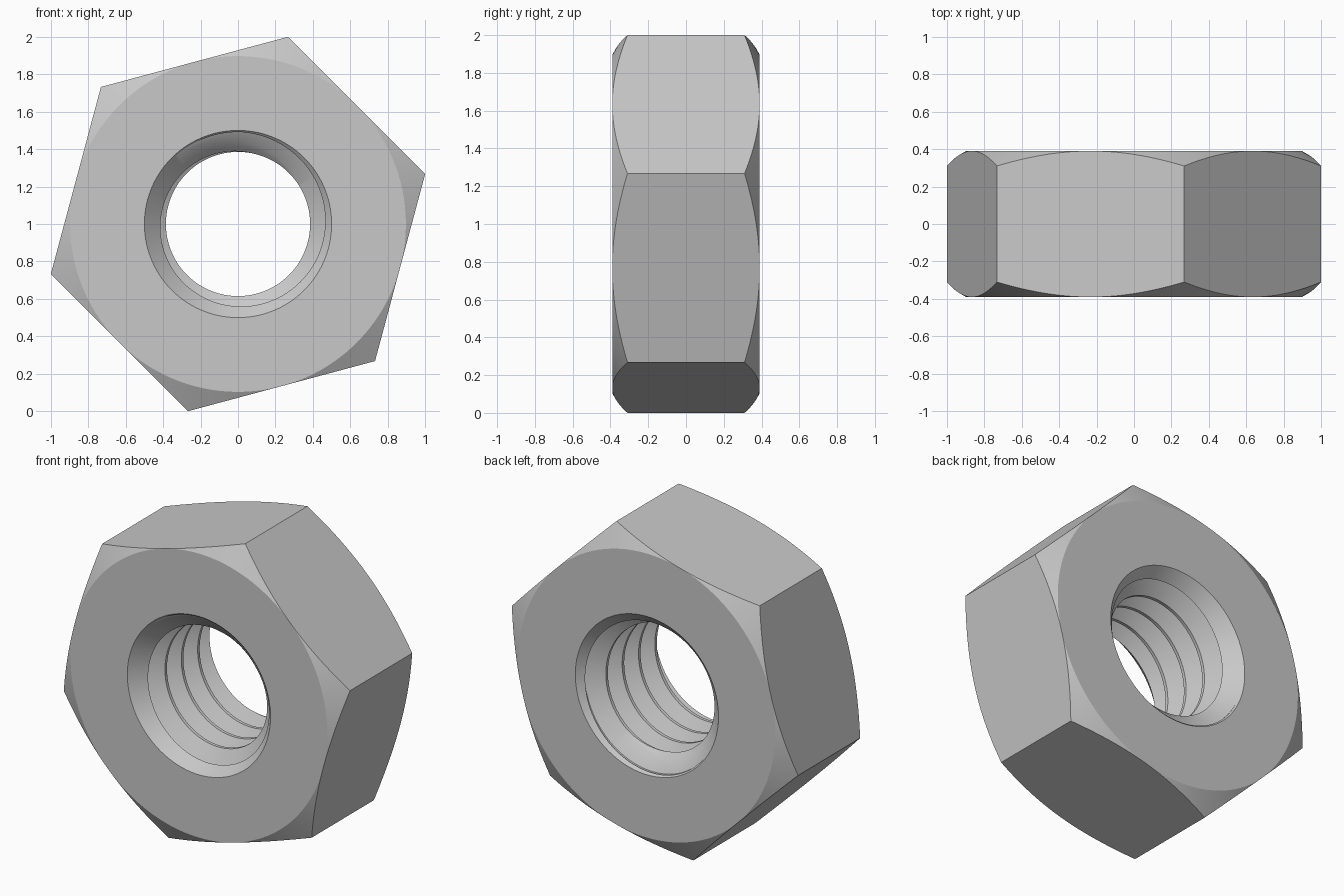
import bpy, bmesh, math

if "Cube" in bpy.data.objects:
    bpy.data.objects.remove(bpy.data.objects["Cube"])

COLS = 192                              # columns around the axis
HALF = 0.39                             # half thickness
APOTHEM = math.cos(math.radians(30)) / math.cos(math.radians(15))
MINOR, MAJOR, MOUTH = 0.385, 0.491, 0.5  # bore radii
PITCH = 0.163
LENGTH = 2 * HALF


def countersink(d):
    """Radius of the 45 degree countersinks at depth d."""
    return max(MOUTH - d, MOUTH - (LENGTH - d))


def thread_profile(turn):
    """Bore profile (radius, depth) at one angle: helical thread merged with countersinks."""
    pts = []
    for n in range(-2, 8):
        c = 0.018 + PITCH * (n - turn)
        for offset, r in ((-1 / 16, MINOR), (1 / 16, MINOR), (7 / 16, MAJOR), (9 / 16, MAJOR)):
            pts.append((r, c + offset * PITCH))
    merged = []
    for (r0, d0), (r1, d1) in zip(pts, pts[1:]):
        f0, f1 = r0 - countersink(d0), r1 - countersink(d1)
        if f0 * f1 < 0:
            t = f0 / (f0 - f1)          # thread meets countersink
        else:
            t = 0 if abs(f0) < abs(f1) else 1
        merged += [(r0, d0), (r0 + t * (r1 - r0), d0 + t * (d1 - d0))]
    out = []
    for r, d in merged:
        d = min(max(d, 0), LENGTH)
        out.append((max(r, countersink(d)), d - HALF))
    return out


def outer_profile(angle):
    """Flat face edge, 30 degree corner chamfer and hexagon side."""
    a = (angle - math.radians(15)) % math.radians(60) - math.radians(30)
    r = APOTHEM / math.cos(a)
    y = HALF - (r - APOTHEM) * math.tan(math.radians(30))
    return [(APOTHEM, HALF), (r, y), (r, -y), (APOTHEM, -HALF)]


# Sweep the closed section around the y axis
verts, faces = [], []
for i in range(COLS + 1):
    angle = -math.pi / 2 + 2 * math.pi * i / COLS
    section = thread_profile(i / COLS) + outer_profile(angle)
    size = len(section)
    verts += [(r * math.cos(angle), y, 1 + r * math.sin(angle)) for r, y in section]
for i in range(COLS):
    for j in range(size):
        k = (j + 1) % size
        faces.append((i * size + j, i * size + k, (i + 1) * size + k, (i + 1) * size + j))

mesh = bpy.data.meshes.new("hex_nut")
mesh.from_pydata(verts, [], faces)
bm = bmesh.new()
bm.from_mesh(mesh)
bmesh.ops.remove_doubles(bm, verts=bm.verts, dist=1e-5)
bmesh.ops.dissolve_degenerate(bm, dist=1e-5, edges=bm.edges)
bmesh.ops.recalc_face_normals(bm, faces=bm.faces)
bm.to_mesh(mesh)
bm.free()

nut = bpy.data.objects.new("hex_nut", mesh)
bpy.context.collection.objects.link(nut)

# Plain grey metal
steel = bpy.data.materials.new("grey_steel")
steel.diffuse_color = (0.58, 0.58, 0.58, 1)
steel.use_nodes = True
steel.node_tree.nodes["Principled BSDF"].inputs["Base Color"].default_value = steel.diffuse_color
mesh.materials.append(steel)

bpy.context.view_layer.objects.active = nut
nut.select_set(True)
bpy.ops.object.shade_smooth_by_angle(angle=math.radians(20))
